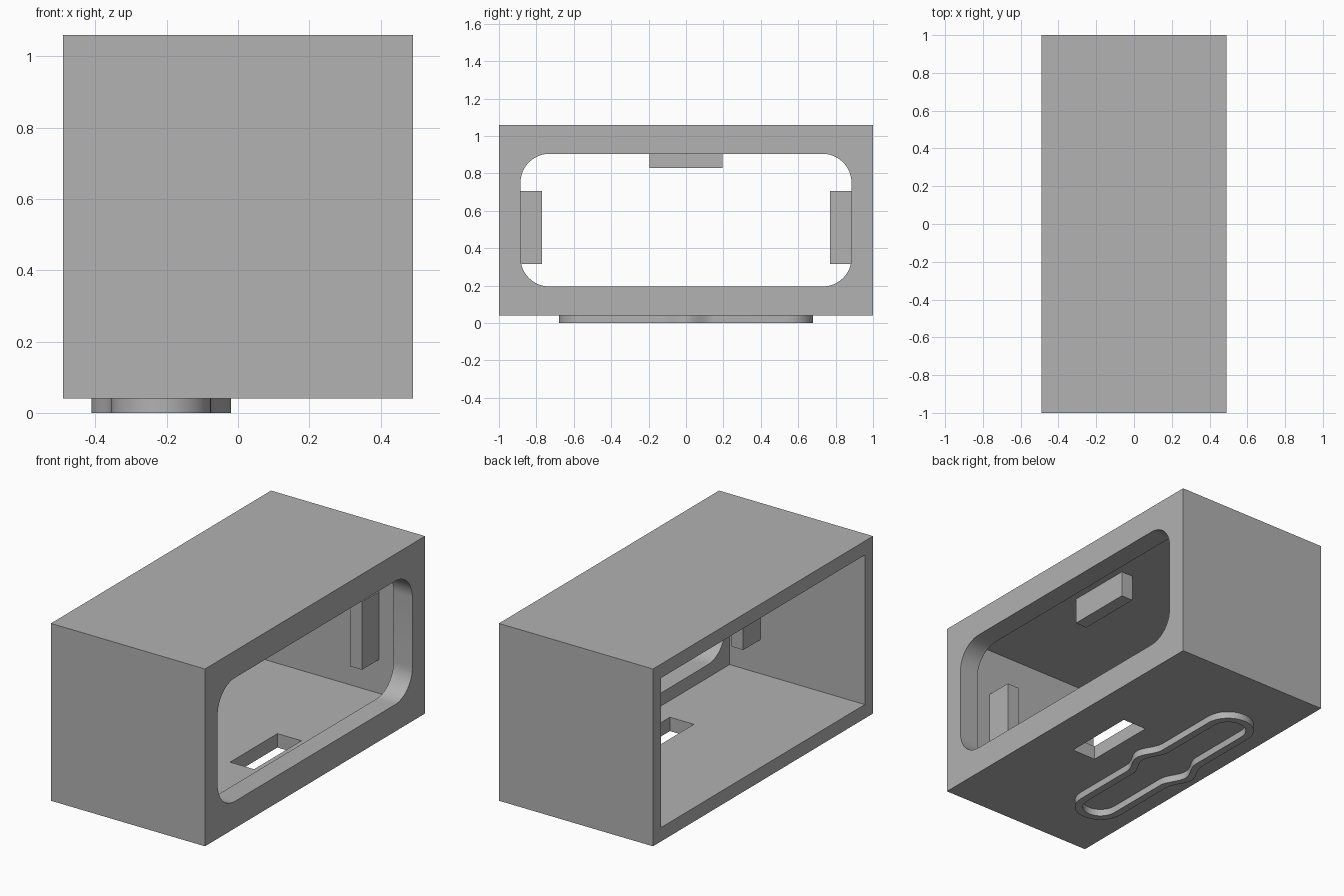
import bpy, bmesh, math

cube = bpy.data.objects.get("Cube")
if cube:
    bpy.data.objects.remove(cube, do_unlink=True)

GREY = (0.445, 0.445, 0.445, 1)
mat = bpy.data.materials.new("plain grey")
mat.use_nodes = True
mat.diffuse_color = GREY
mat.node_tree.nodes["Principled BSDF"].inputs["Base Color"].default_value = GREY


def add(name, bm):
    bmesh.ops.recalc_face_normals(bm, faces=bm.faces)
    me = bpy.data.meshes.new(name)
    bm.to_mesh(me)
    bm.free()
    me.materials.append(mat)
    ob = bpy.data.objects.new(name, me)
    bpy.context.collection.objects.link(ob)
    return ob


def box(name, x0, x1, y0, y1, z0, z1):
    bm = bmesh.new()
    bmesh.ops.create_cube(bm, size=1)
    for v in bm.verts:
        v.co = (x0 + (x1 - x0) * (v.co.x + .5),
                y0 + (y1 - y0) * (v.co.y + .5),
                z0 + (z1 - z0) * (v.co.z + .5))
    return add(name, bm)


def rounded_prism(name, x0, x1, hy, z0, z1, r, steps=12):
    """Rounded rectangle in the YZ plane, extruded along X."""
    bm = bmesh.new()
    corners = [(hy - r, z1 - r), (r - hy, z1 - r), (r - hy, z0 + r), (hy - r, z0 + r)]
    verts = []
    for k, (cy, cz) in enumerate(corners):
        for i in range(steps + 1):
            a = math.pi / 2 * (k + i / steps)
            verts.append(bm.verts.new((x0, cy + r * math.cos(a), cz + r * math.sin(a))))
    face = bm.faces.new(verts)
    out = bmesh.ops.extrude_face_region(bm, geom=[face])
    for g in out["geom"]:
        if isinstance(g, bmesh.types.BMVert):
            g.co.x = x1
    return add(name, bm)


def activate(ob):
    bpy.ops.object.select_all(action='DESELECT')
    ob.select_set(True)
    bpy.context.view_layer.objects.active = ob


def cut(ob, cutter):
    cutter.hide_render = True
    mod = ob.modifiers.new("cut", 'BOOLEAN')
    mod.operation = 'DIFFERENCE'
    mod.solver = 'EXACT'
    mod.object = cutter
    activate(ob)
    bpy.ops.object.modifier_apply(modifier=mod.name)
    bpy.data.objects.remove(cutter, do_unlink=True)


def smooth(ob):
    activate(ob)
    bpy.ops.object.shade_smooth_by_angle(angle=math.radians(30))


# Housing: open on one side, rounded window on the other, slot in the floor
housing = box("housing", -.49, .49, -1, 1, .04, 1.06)
cut(housing, box("cavity_cutter", -.6, .37, -.925, .925, .12, .98))
cut(housing, rounded_prism("window_cutter", .3, .6, .885, .195, .905, .155))
cut(housing, box("slot_cutter", .1, .253, -.215, .215, 0, .15))
smooth(housing)

# Retaining blocks on the inner walls and ceiling
for name, s in (("back_block", 1), ("front_block", -1)):
    ys = sorted((s * .77, s * .93))
    box(name, .175, .25, *ys, .315, .705)
box("ceiling_block", .175, .25, -.195, .195, .83, .985)


# Raised rim under the floor: rounded ends with a bulge at mid length
def rim_outline(half_width, half_length, bulge=.055, reach=.15, steps=16):
    straight = half_length - half_width
    pts = [(half_width + bulge * (.5 + .5 * math.cos(math.pi * t)), reach * t)
           for t in (2 * i / steps - 1 for i in range(steps + 1))]
    pts += [(half_width * math.cos(a), straight + half_width * math.sin(a))
            for a in (math.pi * i / steps for i in range(steps + 1))]
    pts += [(-x, -y) for x, y in pts]
    return pts


bm = bmesh.new()
rings = [[bm.verts.new((x - .215, y, z)) for x, y in rim_outline(w, l)]
         for w, l, z in ((.14, .68, 0), (.14, .68, .045), (.097, .637, .045), (.097, .637, 0))]
for j in range(4):
    a, b = rings[j], rings[(j + 1) % 4]
    for i in range(len(a)):
        k = (i + 1) % len(a)
        bm.faces.new((a[i], a[k], b[k], b[i]))
smooth(add("bottom_rim", bm))
